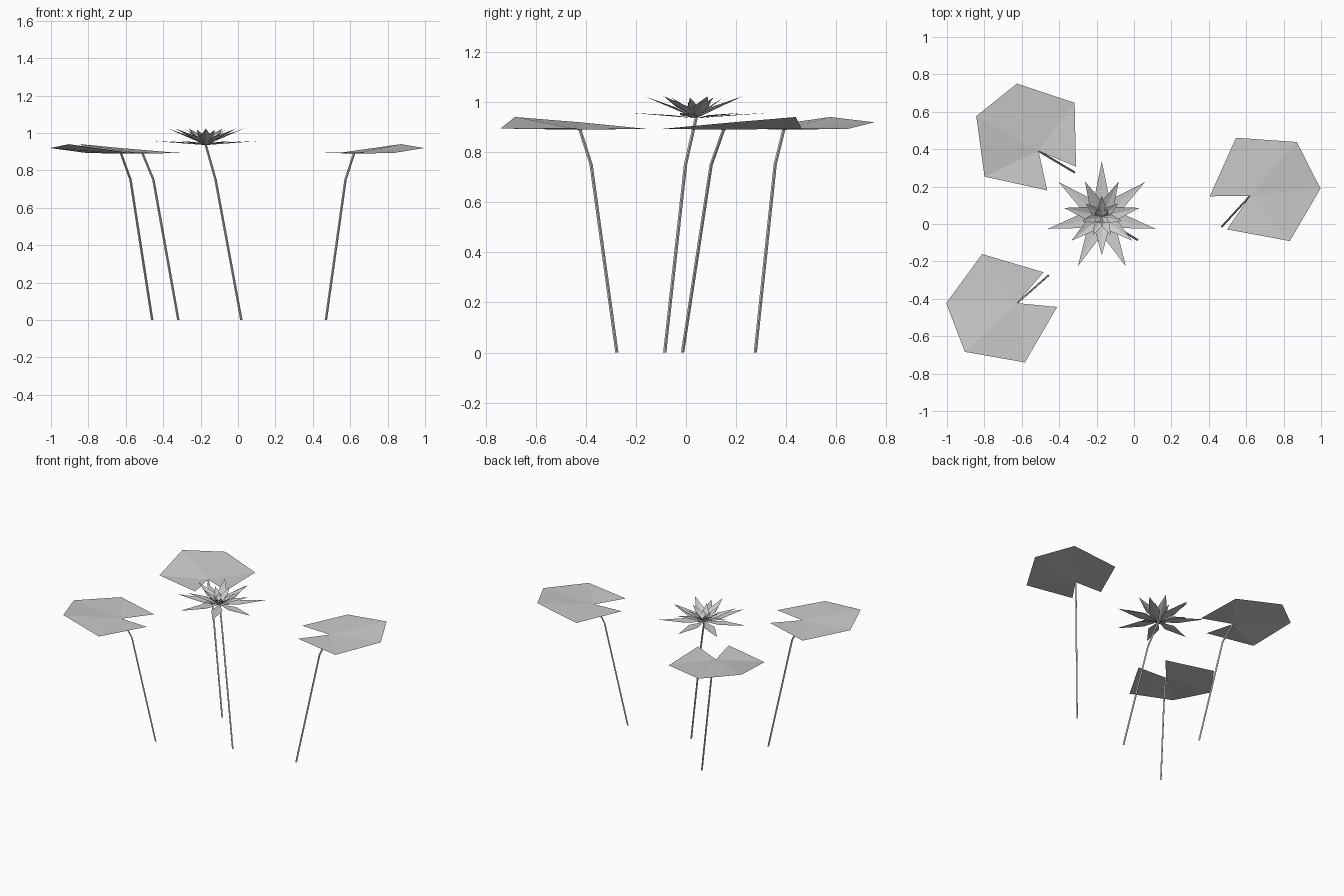
import bpy
from math import sin, cos, radians, pi
from mathutils import Vector

if "Cube" in bpy.data.objects:
    bpy.data.objects.remove(bpy.data.objects["Cube"])


def make(name, verts, faces):
    me = bpy.data.meshes.new(name)
    me.from_pydata([tuple(v) for v in verts], [], faces)
    me.update()
    ob = bpy.data.objects.new(name, me)
    bpy.context.collection.objects.link(ob)
    return ob


def stem(name, points, r=0.0065, n=4):
    """Thin bent tube of n sides through the points."""
    verts, faces = [], []
    for p in points:
        verts += [Vector(p) + Vector((r * cos(2 * pi * i / n), r * sin(2 * pi * i / n), 0))
                  for i in range(n)]
    for k in range(len(points) - 1):
        for i in range(n):
            j = (i + 1) % n
            faces.append((k * n + i, k * n + j, (k + 1) * n + j, (k + 1) * n + i))
    return make(name, verts, faces)


# Notched leaf outline: angle from leaf axis, radius, height
OUTLINE = [(-152, 0.217, 0.895), (-76, 0.322, 0.893), (-21.5, 0.379, 0.919),
           (21.5, 0.382, 0.94), (76, 0.320, 0.894), (153, 0.215, 0.896)]


def lily_pad(name, x, y, axis):
    verts = [(x, y, 0.889)]
    for a, r, z in OUTLINE:
        t = radians(axis + a)
        verts.append((x + r * cos(t), y + r * sin(t), z))
    make(name + "_leaf", verts, [(0, i, i + 1) for i in range(1, 6)])
    # stem leans back under the notch
    t = radians(axis + 200)
    pts = [(x + d * cos(t), y + d * sin(t), z)
           for d, z in ((0.222, 0), (0.067, 0.75), (0, 0.889))]
    stem(name + "_stem", pts)


lily_pad("right_pad", 0.62, 0.15, 27.5)
lily_pad("back_pad", -0.51, 0.39, 129.3)
lily_pad("front_pad", -0.625, -0.423, 201.5)

# Flower
FX, FY, FZ = -0.172, 0.04, 0.935
stem("flower_stem", [(0.018, -0.085, 0), (-0.12, -0.002, 0.75), (FX, FY, FZ)])


def petal_ring(name, count, start, tip_r, tip_z, mid_r, half_w, mid_z):
    """Ring of pointed petals, each two triangles folded along the middle."""
    verts, faces = [], []
    for i in range(count):
        t = radians(start + 360 * i / count)
        d, s = Vector((cos(t), sin(t), 0)), Vector((-sin(t), cos(t), 0))
        c = Vector((FX, FY, FZ))
        b = len(verts)
        verts += [c, c + d * mid_r - s * half_w + Vector((0, 0, mid_z)),
                  c + d * tip_r + Vector((0, 0, tip_z)),
                  c + d * mid_r + s * half_w + Vector((0, 0, mid_z))]
        faces += [(b, b + 1, b + 2), (b, b + 2, b + 3)]
    make(name, verts, faces)


step = 360 / 7
petal_ring("outer_petals", 7, 90, 0.295, 0.022, 0.12, 0.036, 0.012)
petal_ring("middle_petals", 7, 90 + step / 2, 0.207, 0.088, 0.085, 0.033, 0.045)
petal_ring("inner_petals", 7, 90, 0.11, 0.083, 0.05, 0.022, 0.045)
petal_ring("heart_petals", 4, 45, 0.045, 0.065, 0.03, 0.018, 0.035)
